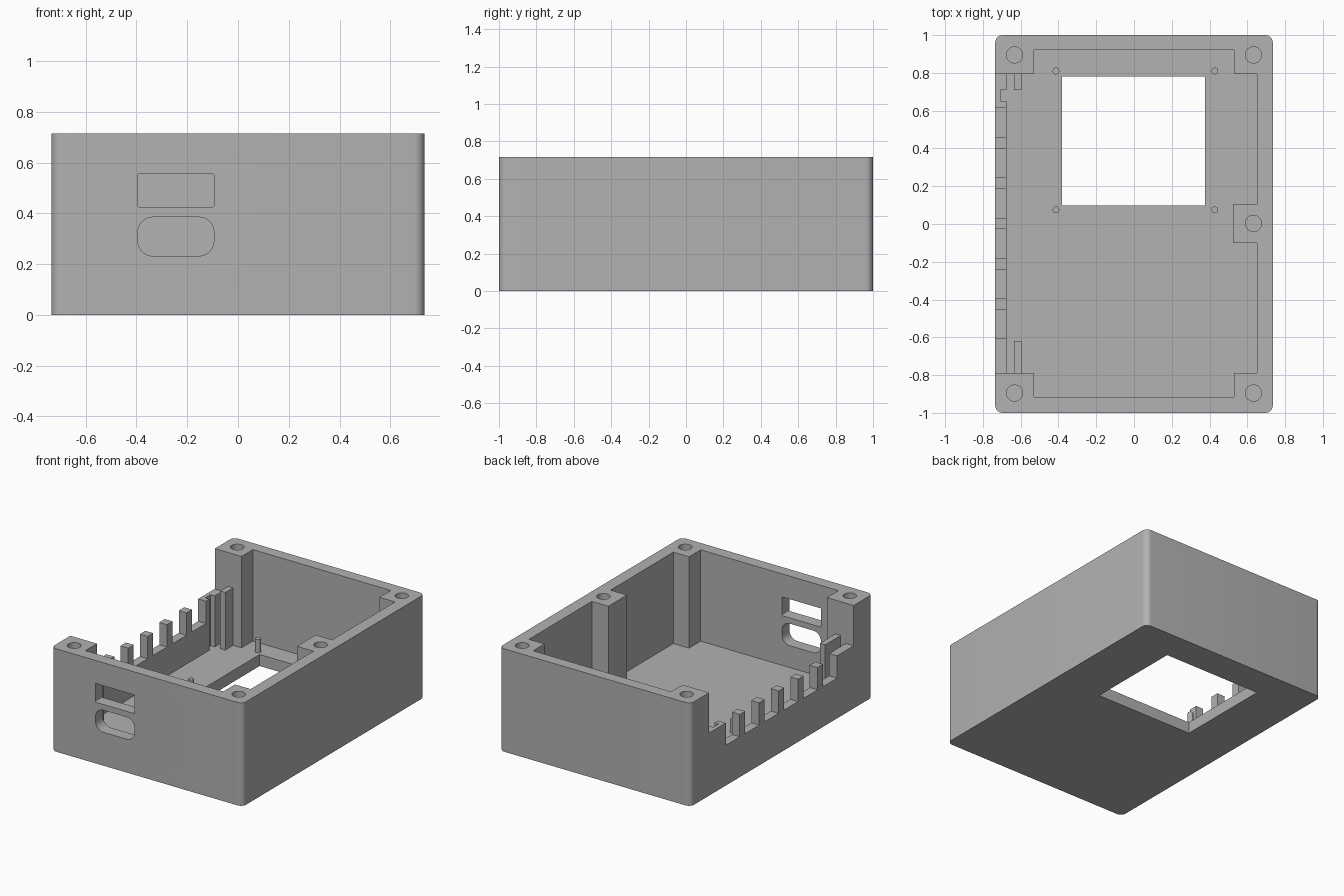
import bpy, bmesh, math
from mathutils import Matrix, Vector

if "Cube" in bpy.data.objects:
    bpy.data.objects.remove(bpy.data.objects["Cube"], do_unlink=True)

HEIGHT, FLOOR, ABOVE = 0.715, 0.08, 0.8

grey = bpy.data.materials.new("matte_grey")
grey.use_nodes = True
grey.diffuse_color = (0.445, 0.445, 0.445, 1)
grey.node_tree.nodes["Principled BSDF"].inputs["Base Color"].default_value = (0.445, 0.445, 0.445, 1)


def prism(name, outline, z0, z1):
    """Extrude a flat outline from z0 to z1."""
    bm = bmesh.new()
    base = bm.faces.new([bm.verts.new((x, y, z0)) for x, y in outline])
    ext = bmesh.ops.extrude_face_region(bm, geom=[base])
    top = [v for v in ext["geom"] if isinstance(v, bmesh.types.BMVert)]
    bmesh.ops.translate(bm, verts=top, vec=(0, 0, z1 - z0))
    bmesh.ops.recalc_face_normals(bm, faces=bm.faces)
    mesh = bpy.data.meshes.new(name)
    bm.to_mesh(mesh)
    bm.free()
    mesh.materials.append(grey)
    obj = bpy.data.objects.new(name, mesh)
    bpy.context.collection.objects.link(obj)
    return obj


def rect(x0, x1, y0, y1):
    return [(x0, y0), (x1, y0), (x1, y1), (x0, y1)]


def rounded(x0, x1, y0, y1, r, steps=8):
    pts = []
    corners = [(x1 - r, y1 - r), (x0 + r, y1 - r), (x0 + r, y0 + r), (x1 - r, y0 + r)]
    for i, (cx, cy) in enumerate(corners):
        for k in range(steps + 1):
            a = math.pi / 2 * (i + k / steps)
            pts.append((cx + r * math.cos(a), cy + r * math.sin(a)))
    return pts


def circle(cx, cy, r, n=32):
    return [(cx + r * math.cos(2 * math.pi * i / n), cy + r * math.sin(2 * math.pi * i / n))
            for i in range(n)]


def cut(target, cutter):
    """Subtract the cutter and discard it."""
    mod = target.modifiers.new("cut", "BOOLEAN")
    mod.operation, mod.solver, mod.object = "DIFFERENCE", "EXACT", cutter
    bpy.context.view_layer.update()
    result = bpy.data.meshes.new_from_object(
        target.evaluated_get(bpy.context.evaluated_depsgraph_get()))
    target.modifiers.clear()
    target.data = result
    bpy.data.objects.remove(cutter, do_unlink=True)


def smooth(obj):
    bpy.ops.object.select_all(action="DESELECT")
    obj.select_set(True)
    bpy.context.view_layer.objects.active = obj
    bpy.ops.object.shade_smooth_by_angle(angle=math.radians(30))


# Outer shell
case = prism("case_shell", rounded(-0.735, 0.735, -1, 1, 0.04), 0, HEIGHT)

# Cavity, leaving corner posts, a side post and a slot in the left-hand wall
cavity = [(-0.675, -0.79), (-0.53, -0.79), (-0.53, -0.917), (0.53, -0.917),
          (0.53, -0.79), (0.65, -0.79), (0.65, -0.1), (0.523, -0.1),
          (0.523, 0.105), (0.65, 0.105), (0.65, 0.795), (0.53, 0.795),
          (0.53, 0.92), (-0.53, 0.92), (-0.53, 0.795), (-0.675, 0.795),
          (-0.675, 0.71), (-0.707, 0.71), (-0.707, 0.65), (-0.675, 0.65)]
cut(case, prism("cavity", cavity, FLOOR, ABOVE))

# Lowered side wall with a comb of teeth
cut(case, prism("low_wall", rect(-0.8, -0.6, -0.79, 0.795), 0.435, ABOVE))
for i in range(6):
    y = 0.46 - 0.2135 * i
    cut(case, prism("comb_gap", rect(-0.8, -0.6, y, y + 0.153), 0.28, ABOVE))

# Screw holes
for x, y in [(sx * 0.632, sy * 0.895) for sx in (-1, 1) for sy in (-1, 1)] + [(0.632, 0.003)]:
    cut(case, prism("screw_hole", circle(x, y, 0.043), 0.3, ABOVE))

# Display window in the floor
cut(case, prism("window", rect(-0.38, 0.375, 0.098, 0.78), -0.1, 0.2))

# Two connector ports through the front wall
for z0, z1, r in [(0.425, 0.555, 0.006), (0.232, 0.385, 0.06)]:
    port = prism("port", rounded(-0.395, -0.095, z0, z1, r), 0.85, 1.1)
    port.data.transform(Matrix.Rotation(math.pi / 2, 4, "X"))
    cut(case, port)
smooth(case)

# Board guide rails
prism("back_guide_rail", rect(-0.635, -0.595, 0.71, 0.8), FLOOR - 0.01, 0.48)
prism("front_guide_rail", rect(-0.635, -0.595, -0.8, -0.62), FLOOR - 0.01, 0.48)

# Mounting pegs around the window
for side, x in (("right", -0.413), ("left", 0.428)):
    for end, y in (("front", 0.075), ("back", 0.81)):
        smooth(prism(f"{end}_{side}_peg", circle(x, y, 0.018, 20), FLOOR - 0.01, 0.172))
